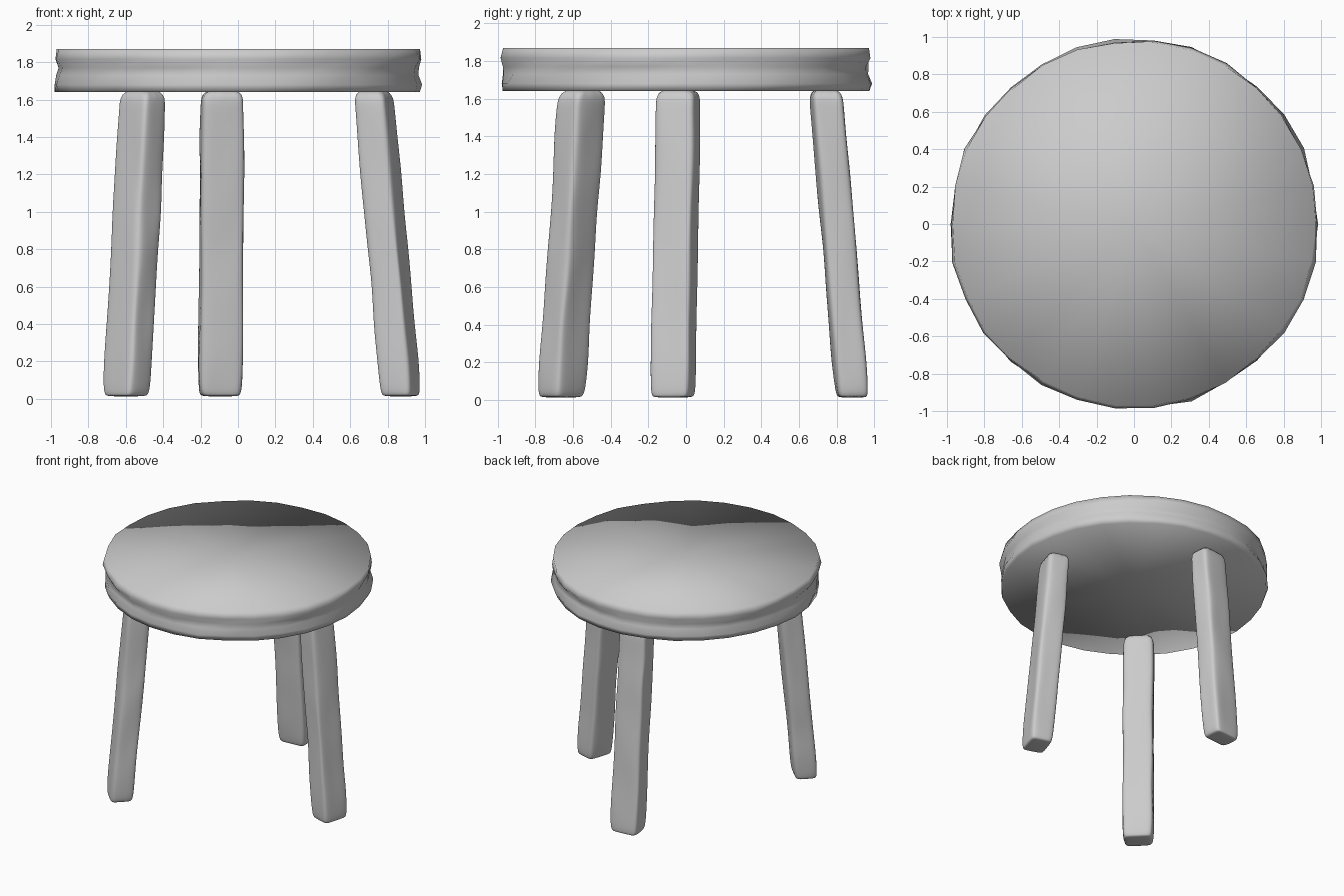
import bpy, bmesh, random
from math import sin, cos, pi, radians
from mathutils import Vector

if "Cube" in bpy.data.objects:
    bpy.data.objects.remove(bpy.data.objects["Cube"])

random.seed(4)


def finish(name, bm):
    bmesh.ops.recalc_face_normals(bm, faces=bm.faces)
    mesh = bpy.data.meshes.new(name)
    bm.to_mesh(mesh)
    bm.free()
    mesh.polygons.foreach_set("use_smooth", [True] * len(mesh.polygons))
    obj = bpy.data.objects.new(name, mesh)
    bpy.context.collection.objects.link(obj)
    return obj


def bridge(bm, rings):
    for a, b in zip(rings, rings[1:]):
        n = len(a)
        for i in range(n):
            bm.faces.new((a[i], a[(i + 1) % n], b[(i + 1) % n], b[i]))


# Seat: rough-edged disc, caps fanned to a centre vertex
def make_seat(sides=30):
    bm = bmesh.new()
    rings = []
    for r, z, wobble in [(0.975, 1.64, 0.006), (0.985, 1.68, 0.012),
                         (0.968, 1.73, 0.010), (0.968, 1.77, 0.010),
                         (0.985, 1.815, 0.010), (0.975, 1.87, 0.006)]:
        ring = []
        for i in range(sides):
            a = 2 * pi * i / sides
            rr = r + random.uniform(-wobble, wobble)
            ring.append(bm.verts.new((rr * cos(a), rr * sin(a), z)))
        rings.append(ring)
    bridge(bm, rings)
    for ring, z in ((rings[0], 1.64), (rings[-1], 1.87)):
        c = bm.verts.new((0, 0, z))
        for i in range(sides):
            bm.faces.new((c, ring[i], ring[(i + 1) % sides]))
    return finish("seat", bm)


# Leg: hewn rectangular post, leaning outward, with uneven faces
def make_leg(name, foot, top, angle, depth, width):
    bm = bmesh.new()
    ca, sa = cos(radians(angle)), sin(radians(angle))
    d, w, b = depth / 2, width / 2, 0.018
    section = [(d, -w + b), (d, 0), (d, w - b), (d - b, w), (0, w), (-d + b, w),
               (-d, w - b), (-d, 0), (-d, -w + b), (-d + b, -w), (0, -w), (d - b, -w)]
    rings = []
    levels = [(0.012, 0.80), (0.022, 0.92), (0.06, 1.0), (0.22, 1.02), (0.4, 1.0), (0.6, 0.99),
              (0.8, 1.0), (1.0, 1.0), (1.2, 1.0), (1.4, 1.0), (1.56, 0.98), (1.66, 0.97)]
    for z, s in levels:
        c = Vector(foot).lerp(Vector(top), z / 1.64)
        j = 0.007 if 0.1 < z < 1.6 else 0.003
        ring = []
        for u, v in section:
            u = u * s + random.uniform(-j, j)
            v = v * s + random.uniform(-j, j)
            ring.append(bm.verts.new((c.x + u * ca - v * sa, c.y + u * sa + v * ca, z)))
        rings.append(ring)
    bridge(bm, rings)
    bm.faces.new(rings[0])
    bm.faces.new(rings[-1])
    obj = finish(name, bm)
    sub = obj.modifiers.new("smooth", 'SUBSURF')
    sub.levels = sub.render_levels = 2
    return obj


make_seat()
make_leg("front_left_leg", (-0.598, -0.665), (-0.508, -0.55), 225, 0.175, 0.225)
make_leg("back_leg", (-0.095, 0.885), (-0.085, 0.742), 95, 0.17, 0.23)
make_leg("right_leg", (0.872, -0.07), (0.725, -0.038), -17, 0.18, 0.22)
